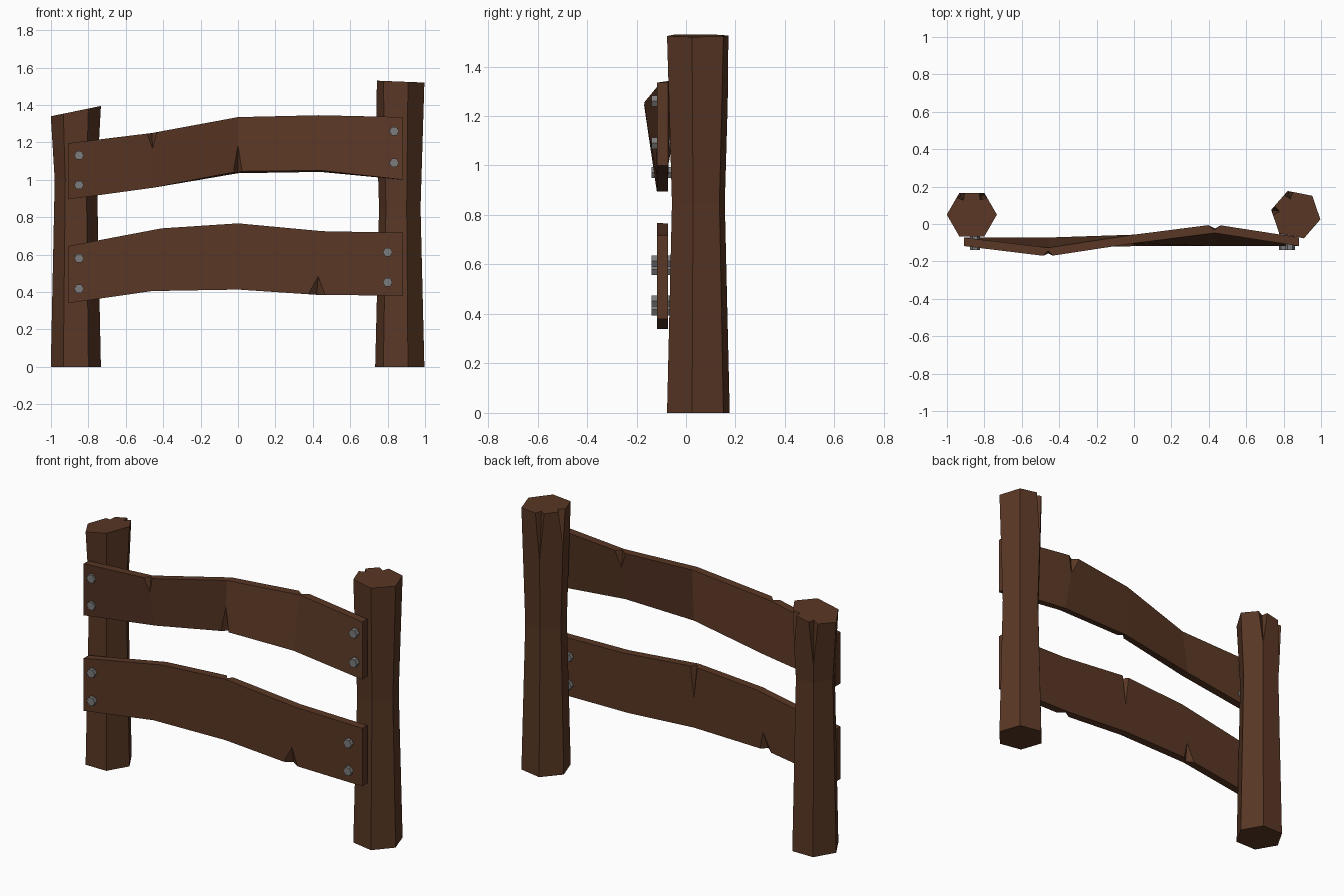
import bpy, bmesh, math
from mathutils import Vector as V

if "Cube" in bpy.data.objects:
    bpy.data.objects.remove(bpy.data.objects["Cube"])


def material(name, rgb):
    m = bpy.data.materials.new(name)
    m.diffuse_color = (*rgb, 1)
    m.use_nodes = True
    m.node_tree.nodes["Principled BSDF"].inputs["Base Color"].default_value = m.diffuse_color
    return m


WOOD = material("brown wood", (0.1, 0.038, 0.018))
METAL = material("grey metal", (0.2, 0.2, 0.2))


def to_object(name, bm, mat):
    bmesh.ops.recalc_face_normals(bm, faces=bm.faces)
    me = bpy.data.meshes.new(name)
    bm.to_mesh(me)
    bm.free()
    me.materials.append(mat)
    ob = bpy.data.objects.new(name, me)
    bpy.context.collection.objects.link(ob)
    return ob


def loft(name, rings, mat):
    """Skin closed rings of points and cap both ends."""
    bm = bmesh.new()
    vs = [[bm.verts.new(p) for p in r] for r in rings]
    n = len(vs[0])
    for a, b in zip(vs, vs[1:]):
        for i in range(n):
            j = (i + 1) % n
            bm.faces.new((a[i], a[j], b[j], b[i]))
    bm.faces.new(vs[0])
    bm.faces.new(vs[-1])
    return to_object(name, bm, mat)


def cut_cracks(ob, cracks):
    """Each crack is a wedge: mouth point, run along the face, half width, depth."""
    for k, (e, run, side, depth) in enumerate(cracks):
        e, run, side, depth = V(e), V(run), V(side), V(depth)
        pts = [e - side, e + side, e + run, e + depth]
        for pivot in (2, 3):  # grow past the surface, keeping the cut planes
            c = pts[pivot].copy()
            pts = [c + (p - c) * 1.25 for p in pts]
        bm = bmesh.new()
        v = [bm.verts.new(p) for p in pts]
        for f in ((0, 1, 2), (0, 1, 3), (0, 2, 3), (1, 2, 3)):
            bm.faces.new([v[i] for i in f])
        cutter = to_object("crack_cutter", bm, WOOD)
        cutter.hide_render = True
        mod = ob.modifiers.new("crack", 'BOOLEAN')
        mod.operation = 'DIFFERENCE'
        mod.solver = 'EXACT'
        mod.object = cutter
        bpy.context.view_layer.update()
        dg = bpy.context.evaluated_depsgraph_get()
        me = bpy.data.meshes.new_from_object(ob.evaluated_get(dg))
        ob.modifiers.clear()
        ob.data = me
        bpy.data.objects.remove(cutter)


def post(name, cx, cy, turn, waist_z, top_z, slope, cracks):
    def ring(r, z, s=0):
        out = []
        for k in range(6):
            a = math.radians(turn + 60 * k)
            x, y = r * math.cos(a), r * math.sin(a)
            out.append(V((cx + x, cy + y, z + s * x)))
        return out
    top = ring(0.134, top_z, slope)
    ob = loft(name, [ring(0.134, 0), ring(0.113, waist_z), top], WOOD)
    wedges = []
    for k, length, width in cracks:
        a = math.radians(turn + 60 * k)
        out = V((math.cos(a), math.sin(a), 0))
        side = V((-out.y, out.x, 0)) * width
        lean = 0.021 * length / (top_z - waist_z)
        wedges.append((top[k], V((0, 0, -length)) - out * lean, side, -out * 0.045))
    cut_cracks(ob, wedges)


# Hexagonal posts with a narrow waist and split tops
post("left_post", -0.867, 0.05, 0, 1.0, 1.367, 0.205, [(1, 0.2, 0.035), (2, 0.25, 0.035)])
post("right_post", 0.865, 0.05, -11, 0.85, 1.525, -0.04, [(2, 0.28, 0.035), (3, 0.2, 0.035)])

FRONT, BACK = -0.118, -0.072


def plank(name, stations, cracks):
    """Stations: x bottom, z bottom, x top, z top, y shift of top, drop of back edge."""
    rings = []
    for xb, zb, xt, zt, dy, drop in stations:
        rings.append([V((xb, FRONT, zb)), V((xb, BACK, zb - drop)),
                      V((xt, BACK + dy, zt)), V((xt, FRONT + dy, zt))])
    ob = loft(name, rings, WOOD)
    wedges = []
    for i, face, edge, length, half in cracks:
        fb, bb, bt, ft = rings[i]
        lo, hi = (fb, ft) if face == "front" else (bb, bt)
        start, end = (lo, hi) if edge == "bottom" else (hi, lo)
        run = (end - start).normalized() * length
        inward = V((0, 0.03 if face == "front" else -0.03, 0))
        wedges.append((start, run, V((half, 0, 0)), inward))
    cut_cracks(ob, wedges)


# Upper plank is twisted, lower plank is flat
plank("upper_plank", [
    (-0.91, 0.895, -0.91, 1.195, 0, 0),
    (-0.45, 0.958, -0.46, 1.25, -0.055, 0),
    (0, 1.045, 0, 1.335, 0.015, 0.01),
    (0.44, 1.05, 0.43, 1.345, 0.07, 0.008),
    (0.882, 1.0, 0.882, 1.335, 0, 0)],
    [(2, "front", "bottom", 0.14, 0.022), (1, "front", "top", 0.085, 0.03),
     (3, "back", "top", 0.1, 0.04)])
plank("lower_plank", [
    (-0.91, 0.34, -0.91, 0.645, 0, 0),
    (-0.46, 0.405, -0.41, 0.74, 0, 0),
    (0, 0.413, 0, 0.767, 0, 0),
    (0.42, 0.385, 0.45, 0.725, 0, 0),
    (0.882, 0.38, 0.882, 0.717, 0, 0)],
    [(3, "front", "bottom", 0.1, 0.045), (2, "back", "top", 0.18, 0.022),
     (1, "back", "bottom", 0.1, 0.035)])

# Hexagonal bolts, two at each plank end
for i, (x, z) in enumerate([(-0.85, 1.13), (-0.85, 0.972), (-0.85, 0.58), (-0.85, 0.417),
                            (0.835, 1.26), (0.835, 1.09), (0.80, 0.613), (0.80, 0.452)]):
    def hexagon(r, y):
        return [V((x + r * math.cos(math.pi / 3 * k), y, z + r * math.sin(math.pi / 3 * k)))
                for k in range(6)]
    loft(f"bolt_{i + 1}", [hexagon(0.026, -0.05), hexagon(0.026, -0.14)], METAL)
